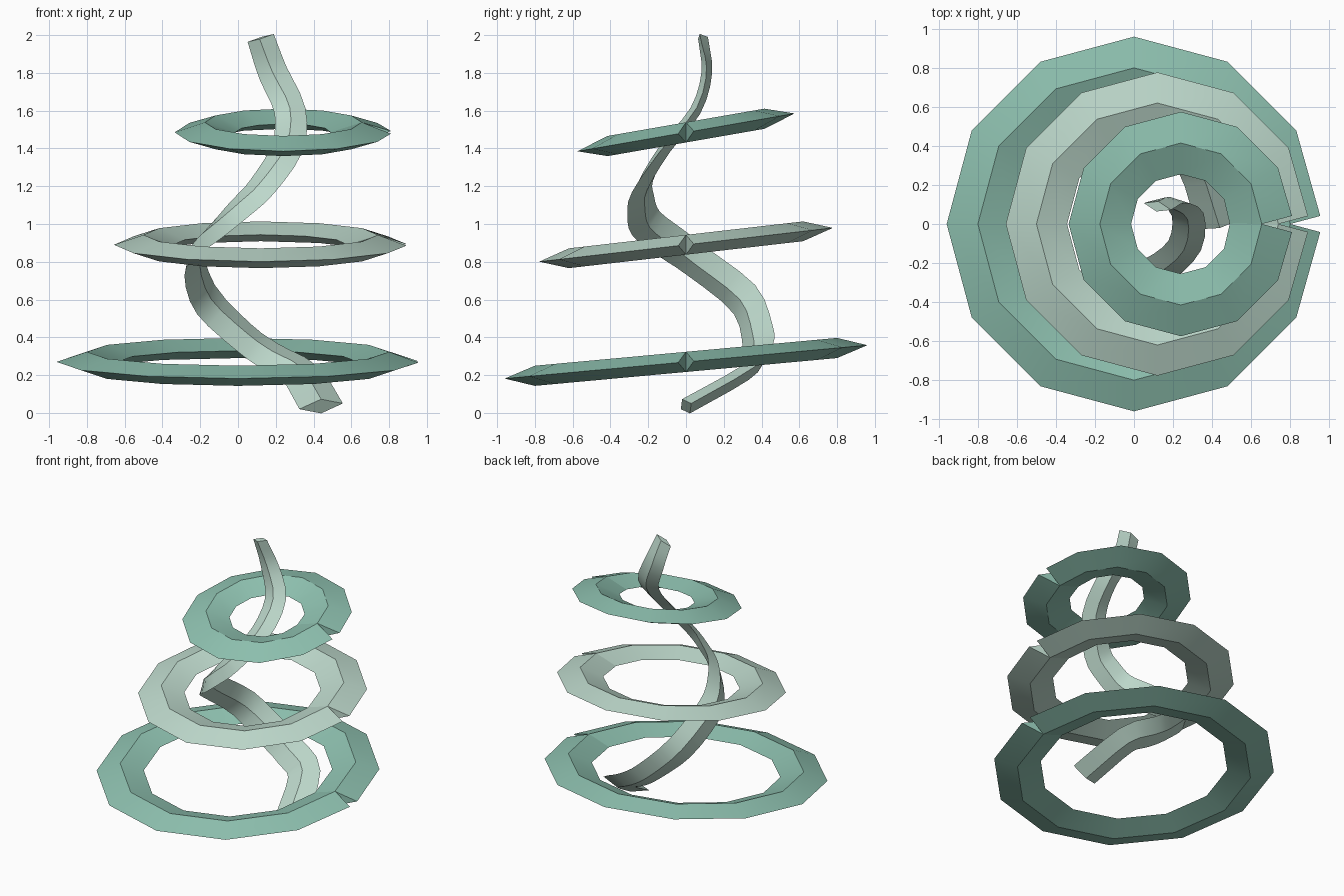
import bpy
import bmesh
from math import atan2, cos, sin, radians
from mathutils import Vector, Matrix

default_cube = bpy.data.objects.get("Cube")
if default_cube:
    bpy.data.objects.remove(default_cube)


def make_material(name, colour):
    mat = bpy.data.materials.new(name)
    mat.use_nodes = True
    mat.diffuse_color = (*colour, 1)
    mat.node_tree.nodes["Principled BSDF"].inputs["Base Color"].default_value = (*colour, 1)
    return mat


teal = make_material("soft_teal", (0.27, 0.53, 0.43))
pale = make_material("pale_mint", (0.51, 0.69, 0.60))


def diamond(centre, wide, thick):
    """Four corners of a diamond cross-section."""
    return [centre + wide, centre + thick, centre - wide, centre - thick]


def sweep(name, sections, mat):
    """Skin a row of cross-sections, cap both ends, keep the ridges sharp."""
    bm = bmesh.new()
    rows = [[bm.verts.new(p) for p in section] for section in sections]
    for a, b in zip(rows, rows[1:]):
        for i in range(len(a)):
            j = (i + 1) % len(a)
            bm.faces.new((a[i], a[j], b[j], b[i]))
    bm.faces.new(rows[0][::-1])
    bm.faces.new(rows[-1])
    bmesh.ops.recalc_face_normals(bm, faces=bm.faces)
    for face in bm.faces:
        face.smooth = True
    for edge in bm.edges:
        edge.smooth = edge.calc_face_angle(0) < radians(30)
    mesh = bpy.data.meshes.new(name)
    bm.to_mesh(mesh)
    bm.free()
    mesh.materials.append(mat)
    obj = bpy.data.objects.new(name, mesh)
    bpy.context.collection.objects.link(obj)
    return obj


def split_ring(name, x, z, radius, half_width, slope, mat, sides=12):
    """Tilted twelve-sided ring whose square-cut ends leave a notch at +x."""
    step = radians(360 / sides)
    sections = []
    for k in range(sides + 1):
        a = k * step
        # The end cuts are square to the first and last segments
        cut = a + (step / 2 if k == 0 else -step / 2 if k == sides else 0)
        centre = Vector((radius * cos(a), radius * sin(a), 0))
        wide = Vector((cos(cut), sin(cut), 0)) * half_width
        corners = diamond(centre, wide, Vector((0, 0, half_width / 3)))
        sections.append([p + Vector((x, 0, z + slope * p.y)) for p in corners])
    return sweep(name, sections, mat)


split_ring("lower_ring", 0, 0.27, 0.80, 0.16, 0.092, teal)
split_ring("middle_ring", 0.12, 0.89, 0.62, 0.157, 0.115, pale)
split_ring("upper_ring", 0.24, 1.485, 0.415, 0.16, 0.174, teal)

# Spiral ribbon: x, y, z and roll in degrees along its centre line
path = [Vector(p) for p in (
    (0.44, 0, 0.035, 0), (0.33, 0.31, 0.21, 22), (0.17, 0.38, 0.3, 32),
    (0.03, 0.38, 0.4, 42), (-0.17, 0.31, 0.6, 75), (-0.235, 0.06, 0.8, 110),
    (-0.19, -0.08, 0.9, 120), (-0.08, -0.21, 1, 133), (0.03, -0.24, 1.1, 143),
    (0.13, -0.23, 1.2, 152), (0.26, -0.11, 1.4, 170), (0.275, 0.05, 1.6, 190),
    (0.185, 0.11, 1.8, 215), (0.12, 0.09, 1.985, 230))]


def smooth_path(points, steps):
    """Smooth curve through all the points."""
    ends = [points[0] * 2 - points[1]] + points + [points[-1] * 2 - points[-2]]
    result = []
    for a, b, c, d in zip(ends, ends[1:], ends[2:], ends[3:]):
        for s in range(steps):
            t = s / steps
            result.append((b * 2 + (c - a) * t + (a * 2 - b * 5 + c * 4 - d) * t**2
                           + (b * 3 - a - c * 3 + d) * t**3) / 2)
    return result + [points[-1]]


line = smooth_path(path, 3)
ribbon = []
for i, p in enumerate(line):
    before, after = line[max(i - 1, 0)], line[min(i + 1, len(line) - 1)]
    tangent = (after - before).xyz.normalized()
    heading = atan2(p.y, p.x)
    outward = Vector((cos(heading), sin(heading), 0))
    outward = (outward - tangent * outward.dot(tangent)).normalized()
    wide = Matrix.Rotation(-radians(p.w), 3, tangent) @ outward
    half = 0.12 - 0.023 * p.z
    ribbon.append(diamond(p.xyz, wide * half, tangent.cross(wide) * half * 0.36))
sweep("spiral_ribbon", ribbon, pale)
